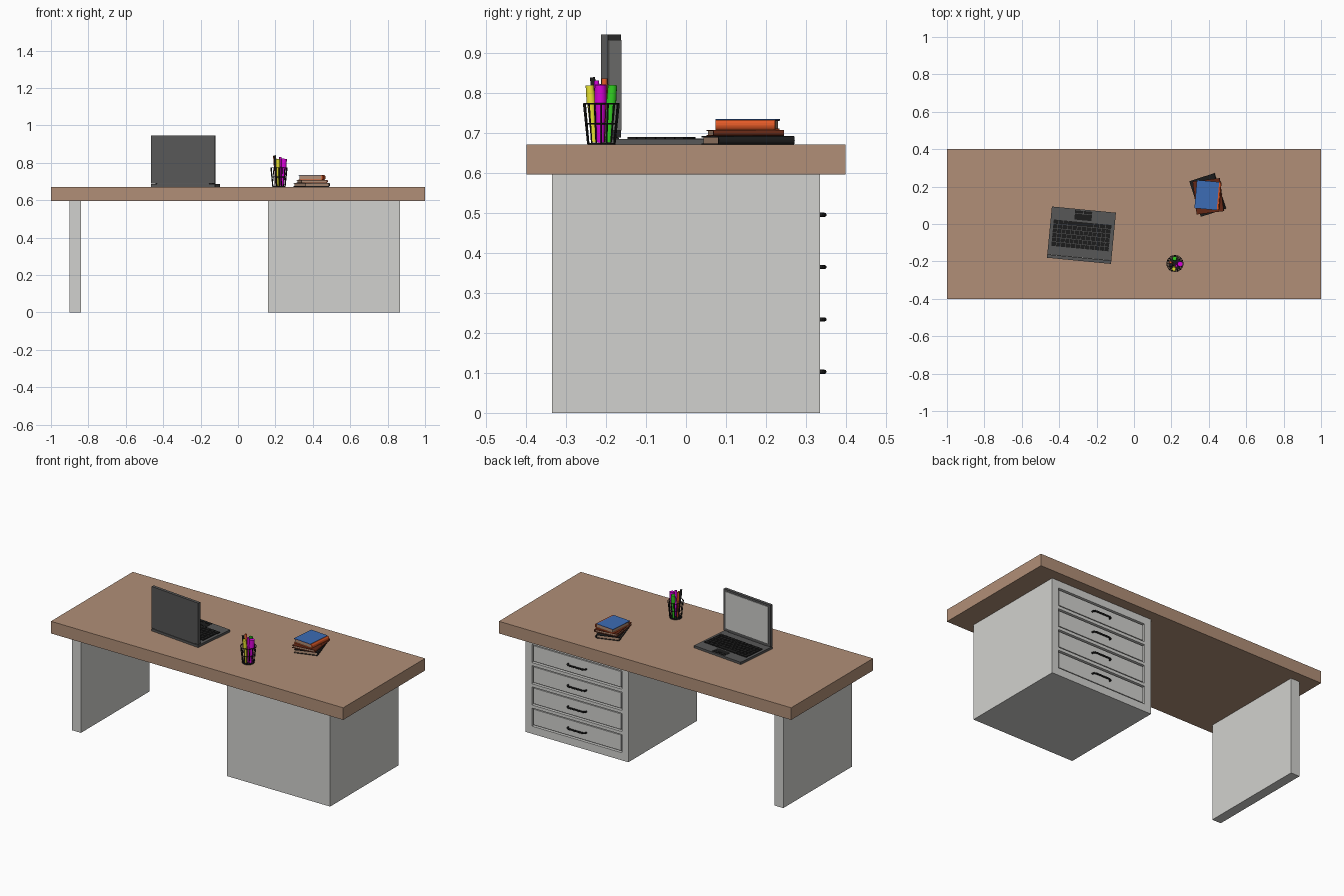
import bpy, bmesh, math
from mathutils import Vector, Matrix

if "Cube" in bpy.data.objects:
    bpy.data.objects.remove(bpy.data.objects["Cube"])


def mat(name, r, g, b):
    m = bpy.data.materials.new(name)
    m.diffuse_color = (r, g, b, 1)
    m.use_nodes = True
    m.node_tree.nodes["Principled BSDF"].inputs["Base Color"].default_value = m.diffuse_color
    return m


WOOD = mat("tan wood", 0.44, 0.275, 0.185)
GREY = mat("light grey", 0.64, 0.64, 0.62)
DARK = mat("dark grey", 0.095, 0.095, 0.095)
BLACK = mat("black", 0.012, 0.012, 0.012)
RED = mat("dark red", 0.13, 0.022, 0.008)
ORANGE = mat("orange", 0.75, 0.10, 0.02)
BLUE = mat("blue", 0.045, 0.15, 0.46)
YELLOW = mat("yellow", 0.80, 0.76, 0.03)
MAGENTA = mat("magenta", 0.70, 0.0, 0.70)
GREEN = mat("green", 0.03, 0.60, 0.015)


def add_box(bm, x0, x1, y0, y1, z0, z1):
    c = Vector(((x0 + x1) / 2, (y0 + y1) / 2, (z0 + z1) / 2))
    M = Matrix.Translation(c) @ Matrix.Diagonal((x1 - x0, y1 - y0, z1 - z0, 1))
    bmesh.ops.create_cube(bm, size=1, matrix=M)


def add_rod(bm, a, b, r1, r2=None, seg=10):
    a, b = Vector(a), Vector(b)
    d = b - a
    M = Matrix.Translation((a + b) / 2) @ d.to_track_quat('Z', 'Y').to_matrix().to_4x4()
    bmesh.ops.create_cone(bm, cap_ends=True, segments=seg, radius1=r1,
                          radius2=r1 if r2 is None else r2, depth=d.length, matrix=M)


def finish(name, bm, material, M=None, smooth=False):
    me = bpy.data.meshes.new(name)
    if smooth:
        for f in bm.faces:
            f.smooth = len(f.verts) == 4
    bm.to_mesh(me)
    bm.free()
    me.materials.append(material)
    ob = bpy.data.objects.new(name, me)
    bpy.context.collection.objects.link(ob)
    if M:
        ob.matrix_world = M
    return ob


def boxes(name, material, dims, M=None):
    bm = bmesh.new()
    for d in dims:
        add_box(bm, *d)
    return finish(name, bm, material, M)


# desk top and side panel
TOP = 0.672
boxes("desk_top", WOOD, [(-1, 1, -0.4, 0.4, 0.597, TOP)])
boxes("side_panel", GREY, [(-0.9, -0.84, -0.335, 0.335, 0, 0.597)])

# drawer cabinet: body, then a frame of stiles and rails on the back face
XL, XR, YB = 0.16, 0.865, 0.335
centres = [0.103 + 0.131 * i for i in range(4)]
half = 0.056
boxes("cabinet", GREY, [(XL, XR, -YB, 0.317, 0, 0.597)])
edges = [0] + [z for c in centres for z in (c - half, c + half)] + [0.597]
frame = [(XL, XL + 0.045, 0.317, YB, 0, 0.597), (XR - 0.045, XR, 0.317, YB, 0, 0.597)]
frame += [(XL + 0.045, XR - 0.045, 0.317, YB, edges[i], edges[i + 1])
          for i in range(0, len(edges), 2)]
boxes("cabinet_frame", GREY, frame)

# drawers and bow handles
mid = (XL + XR) / 2
for i, c in enumerate(centres):
    boxes(f"drawer_{i + 1}", GREY,
          [(XL + 0.053, XR - 0.053, 0.315, 0.329, c - half + 0.008, c + half - 0.008)])
    bm = bmesh.new()
    path = [(-0.062, 0.327), (-0.06, 0.341), (-0.045, 0.347), (0.045, 0.347),
            (0.06, 0.341), (0.062, 0.327)]
    for (ax, ay), (bx, by) in zip(path, path[1:]):
        add_rod(bm, (mid + ax, ay, c), (mid + bx, by, c), 0.0052, seg=8)
    finish(f"drawer_handle_{i + 1}", bm, BLACK, smooth=True)

# laptop, local origin at the base centre, user side is +y
LAP = Matrix.Translation((-0.281, -0.06, TOP)) @ Matrix.Rotation(math.radians(-5.5), 4, 'Z')
boxes("laptop_base", DARK, [(-0.172, 0.172, -0.1375, 0.1375, 0, 0.014)], LAP)
boxes("laptop_lid", DARK, [(-0.172, 0.172, -0.1375, -0.1195, 0.018, 0.275)], LAP)
boxes("laptop_screen", GREY, [(-0.157, 0.157, -0.121, -0.1165, 0.035, 0.262)], LAP)
bm = bmesh.new()
add_rod(bm, (-0.14, -0.128, 0.015), (0.14, -0.128, 0.015), 0.006)
finish("laptop_hinge", bm, DARK, LAP, True)
keys = []
for r in range(6):
    n = 13 if r % 2 else 12
    w = 0.31 / n
    y = -0.072 + r * 0.024
    if r == 5:  # row with the space bar
        spans = [(-0.155, -0.131), (-0.129, -0.105), (-0.103, -0.079), (-0.077, 0.06),
                 (0.063, 0.09), (0.093, 0.122), (0.125, 0.155)]
    else:
        spans = [(-0.155 + k * w, -0.155 + (k + 1) * w - 0.0025) for k in range(n)]
    keys += [(a, b, y, y + 0.0215, 0.013, 0.019) for a, b in spans]
boxes("laptop_keys", BLACK, keys, LAP)
boxes("touchpad", BLACK, [(-0.046, 0.046, 0.08, 0.112, 0.013, 0.0155),
                          (-0.046, -0.002, 0.115, 0.13, 0.013, 0.0165),
                          (0.002, 0.046, 0.115, 0.13, 0.013, 0.0165)], LAP)


# stack of books: pages, two covers and a rounded spine on +x
def book(name, x, y, z, w, d, h, deg, cover):
    M = Matrix.Translation((x, y, z)) @ Matrix.Rotation(math.radians(deg), 4, 'Z')
    t = 0.003
    w, d = w / 2, d / 2
    boxes(name + "_pages", WOOD, [(-w + 0.005, w - 0.004, -d + 0.004, d - 0.004, t, h - t)], M)
    bm = bmesh.new()
    add_box(bm, -w, w - 0.004, -d, d, 0, t)
    add_box(bm, -w, w - 0.004, -d, d, h - t, h)
    pts = [(w - 0.006 + 0.008 * math.cos(a), h / 2 + h / 2 * math.sin(a))
           for a in [math.radians(-90 + 22.5 * k) for k in range(9)]]
    f = bm.faces.new([bm.verts.new((px, -d, pz)) for px, pz in pts])
    ext = bmesh.ops.extrude_face_region(bm, geom=[f])
    bmesh.ops.translate(bm, vec=(0, 2 * d, 0),
                        verts=[v for v in ext["geom"] if isinstance(v, bmesh.types.BMVert)])
    bmesh.ops.recalc_face_normals(bm, faces=bm.faces)
    finish(name + "_cover", bm, cover, M)
    return M


book("bottom_book", 0.393, 0.155, TOP, 0.14, 0.20, 0.021, 18, BLACK)
book("middle_book", 0.396, 0.148, TOP + 0.021, 0.145, 0.178, 0.016, 7, RED)
M = book("top_book", 0.395, 0.154, TOP + 0.037, 0.13, 0.15, 0.025, -5, ORANGE)
boxes("top_book_face", BLUE, [(-0.0655, 0.054, -0.0755, 0.0755, 0.0235, 0.0265)], M)

# pencil cup: tapered ribs, rings and a floor
CX, CY = 0.219, -0.212
CUP = Matrix.Translation((CX, CY, TOP))
bm = bmesh.new()
N = 16
for k in range(N):
    a = 2 * math.pi * k / N
    c, s = math.cos(a), math.sin(a)
    add_rod(bm, (0.034 * c, 0.034 * s, 0.002), (0.044 * c, 0.044 * s, 0.103), 0.0018, 0.0022, 6)
add_rod(bm, (0, 0, 0), (0, 0, 0.004), 0.035, seg=24)
for r, z in ((0.044, 0.102), (0.039, 0.052)):
    for k in range(24):
        a, b = 2 * math.pi * k / 24, 2 * math.pi * (k + 1) / 24
        add_rod(bm, (r * math.cos(a), r * math.sin(a), z),
                (r * math.cos(b), r * math.sin(b), z), 0.0018, seg=6)
finish("pencil_cup", bm, BLACK, CUP, True)


# markers: slim body with a fat cap, leaning outward
def marker(name, foot, head, top, r, material):
    a, b = Vector((*foot, 0.005)), Vector((*head, top))
    q = a.lerp(b, 0.68)
    bm = bmesh.new()
    add_rod(bm, a, q, r * 0.62, r * 0.85, 12)
    add_rod(bm, q, b, r, r * 0.92, 12)
    finish(name, bm, material, CUP, True)


marker("yellow_marker", (-0.002, -0.018), (-0.006, -0.029), 0.148, 0.0115, YELLOW)
marker("magenta_marker", (0.018, -0.002), (0.028, -0.002), 0.15, 0.0155, MAGENTA)
marker("green_marker", (0.0, 0.018), (-0.002, 0.028), 0.149, 0.0125, GREEN)
marker("orange_pen", (-0.014, 0.004), (-0.024, 0.008), 0.165, 0.008, ORANGE)
marker("black_pen", (-0.012, -0.010), (-0.022, -0.022), 0.168, 0.007, BLACK)
marker("magenta_pen", (0.004, -0.006), (0.008, -0.012), 0.16, 0.007, MAGENTA)
